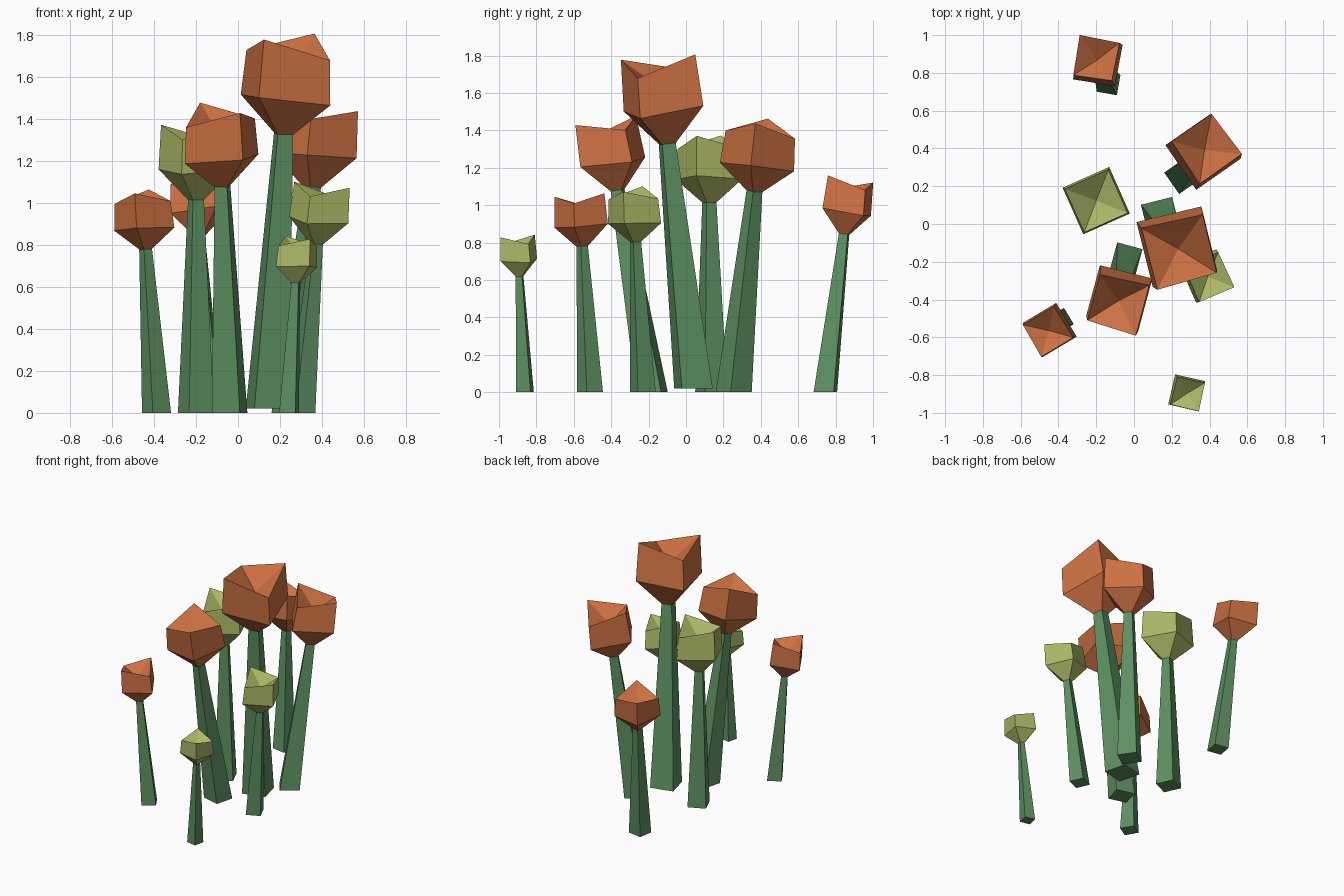
import bpy, math
from mathutils import Vector, Matrix

if "Cube" in bpy.data.objects:
    bpy.data.objects.remove(bpy.data.objects["Cube"])


def material(name, rgb):
    m = bpy.data.materials.new(name)
    m.diffuse_color = (*rgb, 1)
    m.use_nodes = True
    m.node_tree.nodes["Principled BSDF"].inputs["Base Color"].default_value = m.diffuse_color
    return m


STEM = material("stem green", (0.11, 0.28, 0.12))
RED = material("petal orange", (0.61, 0.165, 0.055))
GREEN = material("bud green", (0.42, 0.485, 0.135))


def square(side, angle, z_high=0.0, z_low=0.0):
    """Four corners; the first and third take z_high, the others z_low."""
    r = side / math.sqrt(2)
    return [Vector((r * math.cos(angle + k * math.pi / 2),
                    r * math.sin(angle + k * math.pi / 2),
                    z_low if k % 2 else z_high)) for k in range(4)]


def bridge(a, b):
    return [(a + k, a + (k + 1) % 4, b + (k + 1) % 4, b + k) for k in range(4)]


def make(name, verts, faces, mat):
    mesh = bpy.data.meshes.new(name)
    mesh.from_pydata([tuple(v) for v in verts], [], faces)
    mesh.materials.append(mat)
    obj = bpy.data.objects.new(name, mesh)
    bpy.context.collection.objects.link(obj)


def tulip(n, base, neck, size, angle, mat):
    base, neck, angle = Vector(base), Vector(neck), math.radians(angle)
    axis = (neck - base).normalized()
    tilt = (Matrix.Translation(neck) @
            Vector((0, 0, 1)).rotation_difference(axis).to_matrix().to_4x4())
    collar = [tilt @ v for v in square(0.042 * size, angle)]

    # stem: flat square foot tapering to the leaning neck
    foot = [base + v for v in square(0.095 * size, angle)]
    make(f"stem_{n}", foot + collar, bridge(0, 4) + [(3, 2, 1, 0), (4, 5, 6, 7)], STEM)

    # flower head: flared cup, wavy rim and sunken centre
    belly = [tilt @ v for v in square(0.197 * size, angle, 0.105 * size, 0.09 * size)]
    rim = [tilt @ v for v in square(0.184 * size, angle, 0.26 * size, 0.21 * size)]
    pit = tilt @ Vector((0, 0, 0.165 * size))
    faces = bridge(0, 4) + bridge(4, 8) + [(3, 2, 1, 0)]
    faces += [(8 + k, 8 + (k + 1) % 4, 12) for k in range(4)]
    make(f"flower_head_{n}", collar + belly + rim + [pit], faces, mat)


# foot centre, neck centre, overall size, direction of a tall rim corner, colour
PLANTS = [
    ((0.14, 0.04, 0.02), (0.217, -0.10, 1.33), 1.79, 59, RED),
    ((-0.388, -0.513, 0), (-0.44, -0.555, 0.78), 1.06, 76, RED),
    ((0.30, -0.23, 0), (0.374, -0.27, 0.805), 1.09, -21, GREEN),
    ((0.243, -0.861, 0), (0.275, -0.89, 0.62), 0.83, 122, GREEN),
    ((0.256, 0.255, 0), (0.352, 0.366, 1.075), 1.455, -10, RED),
    ((-0.20, 0.135, 0), (-0.20, 0.125, 1.015), 1.37, -21, GREEN),
    ((-0.04, -0.182, 0), (-0.074, -0.366, 1.08), 1.455, 120, RED),
    ((-0.135, 0.745, 0), (-0.185, 0.845, 0.845), 1.145, 125, RED),
]
for i, plant in enumerate(PLANTS, 1):
    tulip(i, *plant)
